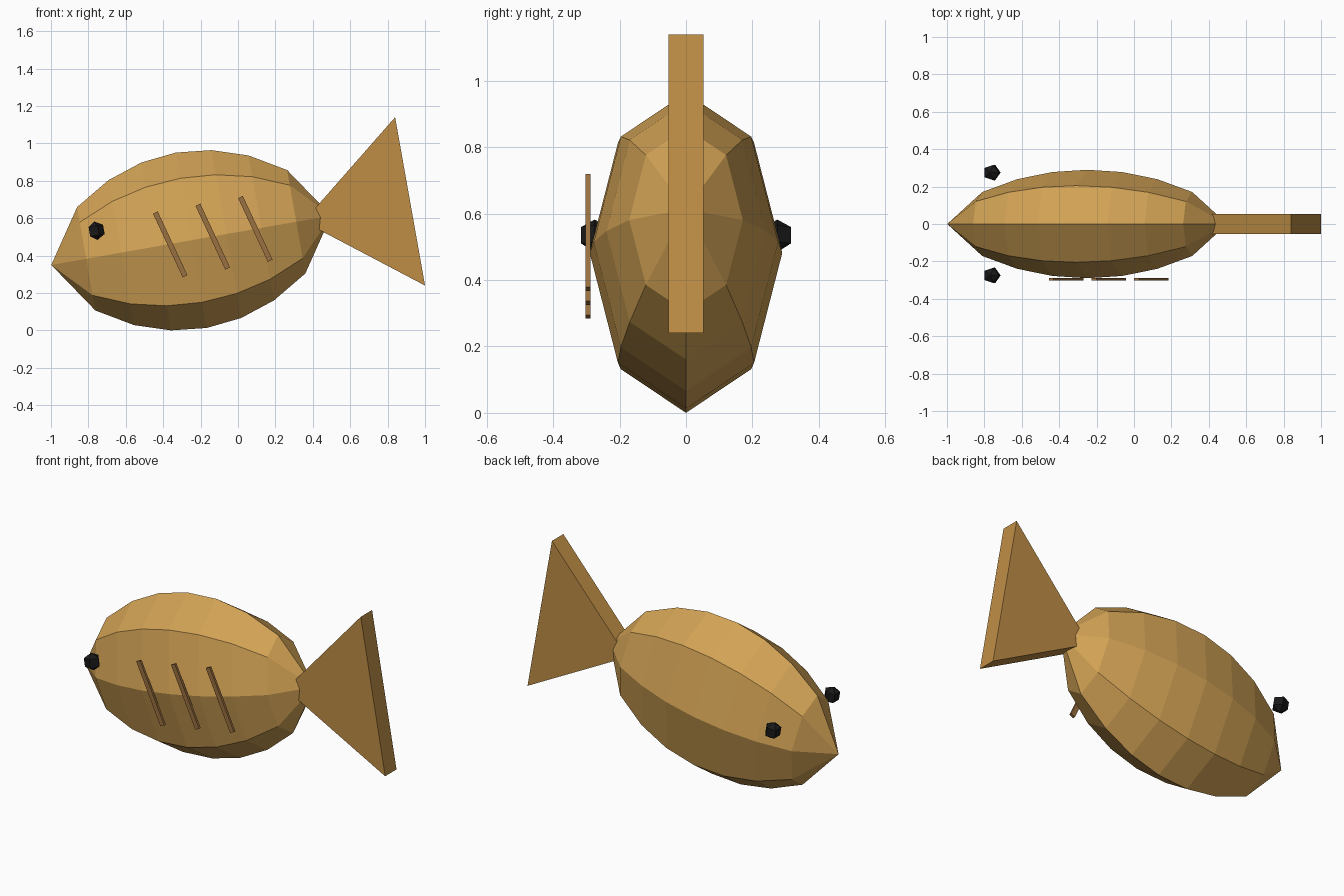
import bpy, bmesh
from math import sin, cos, pi, radians
from mathutils import Matrix, Vector

if "Cube" in bpy.data.objects:
    bpy.data.objects.remove(bpy.data.objects["Cube"])


def material(name, rgb):
    m = bpy.data.materials.new(name)
    m.diffuse_color = (*rgb, 1)
    m.use_nodes = True
    m.node_tree.nodes["Principled BSDF"].inputs["Base Color"].default_value = m.diffuse_color
    return m


GOLD = material("gold", (0.64, 0.36, 0.09))
FIN = material("fin_gold", (0.52, 0.27, 0.06))
BROWN = material("brown", (0.32, 0.16, 0.05))
BLACK = material("black", (0.01, 0.01, 0.01))


def finish(name, bm, mat, loc=(0, 0, 0), tilt=0):
    bmesh.ops.recalc_face_normals(bm, faces=bm.faces)
    me = bpy.data.meshes.new(name)
    bm.to_mesh(me)
    bm.free()
    me.materials.append(mat)
    ob = bpy.data.objects.new(name, me)
    ob.location = loc
    ob.rotation_euler = (0, radians(tilt), 0)
    bpy.context.collection.objects.link(ob)
    return ob


def spindle(rings, tip, sides, rx, ry):
    """Closed faceted solid along local z: rings of (z, scale) between two tips."""
    bm = bmesh.new()
    loops = [[bm.verts.new((rx * r * cos(2 * pi * i / sides),
                            ry * r * sin(2 * pi * i / sides), z))
              for i in range(sides)] for z, r in rings]
    ends = bm.verts.new((0, 0, -tip)), bm.verts.new((0, 0, tip))
    for i in range(sides):
        j = (i + 1) % sides
        for a, b in zip(loops, loops[1:]):
            bm.faces.new((a[i], a[j], b[j], b[i]))
        bm.faces.new((ends[0], loops[0][j], loops[0][i]))
        bm.faces.new((ends[1], loops[-1][i], loops[-1][j]))
    return bm


# Body: eight-sided spindle, nose tilted down 10 degrees
body_rings = [(0.19 * k, sin(pi * (k + 4) / 8) ** 0.55) for k in range(-3, 4)]
finish("body", spindle(body_rings, 0.76, 8, 0.476, 0.29), GOLD, (-0.25, 0, 0.482), 80)

# Eyes: small five-sided beads on both sides
R = 0.05
for side, y in (("right", -0.275), ("left", 0.275)):
    bead = spindle([(-R / 2, 0.866), (R / 2, 0.866)], R, 5, R, R)
    finish("eye_" + side, bead, BLACK, (-0.76, y, 0.533), -10)

# Tail fin: triangular slab
bm = bmesh.new()
tri = bm.faces.new([bm.verts.new((x, -0.053, z))
                    for x, z in ((0.35, 0.582), (1.0, 0.24), (0.84, 1.14))])
out = bmesh.ops.extrude_face_region(bm, geom=[tri])
bmesh.ops.translate(bm, vec=Vector((0, 0.106, 0)),
                    verts=[v for v in out["geom"] if isinstance(v, bmesh.types.BMVert)])
finish("tail_fin", bm, FIN)

# Stripes: three slanted bars on the front side
for i in range(3):
    bm = bmesh.new()
    bmesh.ops.create_cube(bm, size=1, matrix=Matrix.Diagonal((0.028, 0.014, 0.376, 1)))
    finish(f"stripe_{i + 1}", bm, BROWN,
           (-0.3625 + 0.2275 * i, -0.295, 0.46 + 0.0415 * i), -25)
